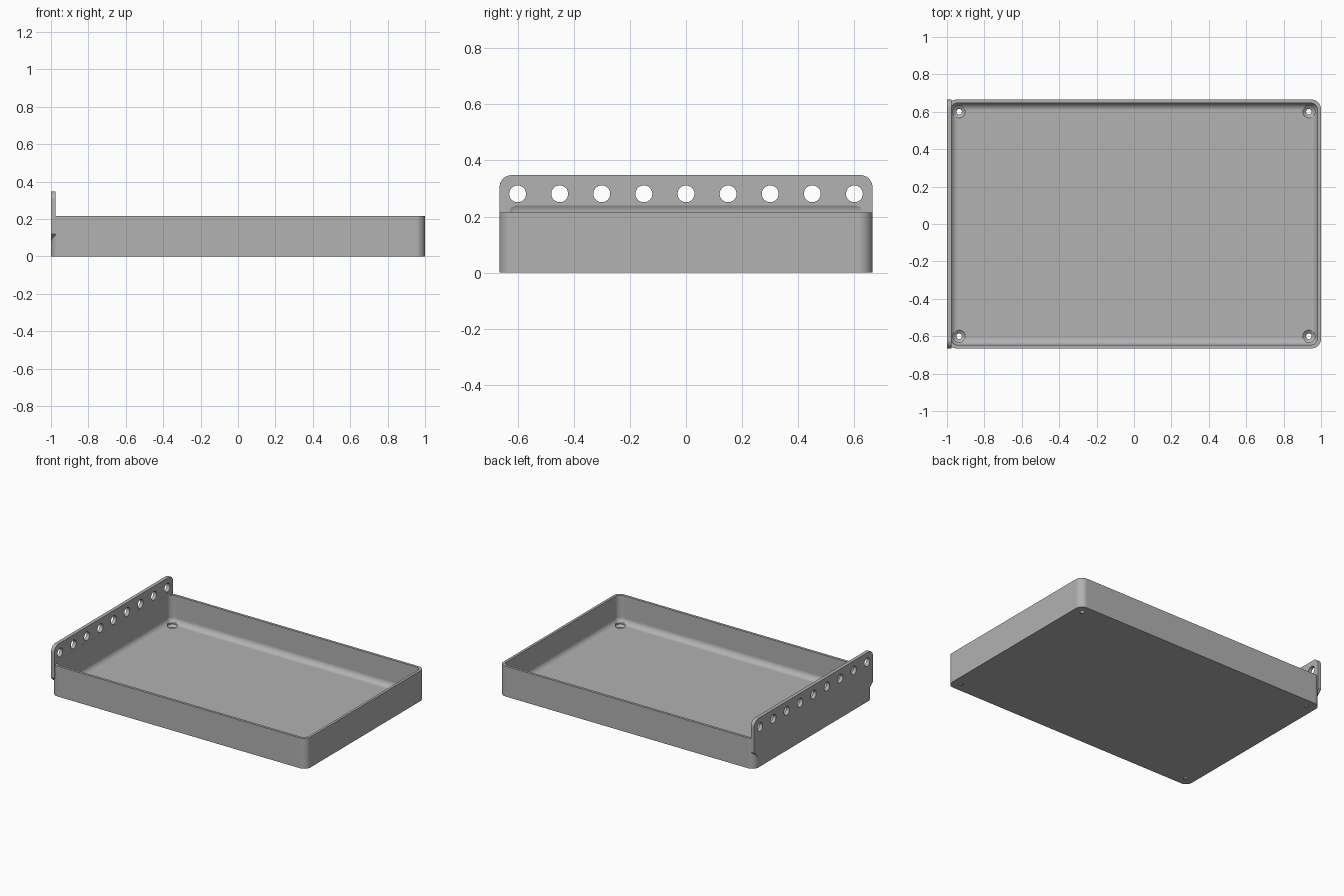
import bpy, bmesh, math
from mathutils import Matrix, Vector

cube = bpy.data.objects.get("Cube")
if cube:
    bpy.data.objects.remove(cube, do_unlink=True)

HX, HY = 1.0, 0.665          # half length and half width
WALL, FLOOR = 0.018, 0.02    # shell thickness
RIM, TOP = 0.215, 0.348      # rim height and plate height
PLATE = 0.025                # plate thickness

grey = bpy.data.materials.new("Light grey")
grey.use_nodes = True
colour = (0.445, 0.445, 0.445, 1)
grey.diffuse_color = colour
grey.node_tree.nodes["Principled BSDF"].inputs["Base Color"].default_value = colour


def make(name, bm):
    bmesh.ops.recalc_face_normals(bm, faces=bm.faces)
    mesh = bpy.data.meshes.new(name)
    bm.to_mesh(mesh)
    bm.free()
    mesh.materials.append(grey)
    obj = bpy.data.objects.new(name, mesh)
    bpy.context.collection.objects.link(obj)
    return obj


def box(lo, hi):
    bm = bmesh.new()
    lo, hi = Vector(lo), Vector(hi)
    bmesh.ops.create_cube(bm, size=1, matrix=Matrix.Translation((lo + hi) / 2)
                          @ Matrix.Diagonal((*(hi - lo), 1)))
    return bm


def bevel(bm, test, radius, segments):
    edges = [e for e in bm.edges if test(*[v.co for v in e.verts])]
    bmesh.ops.bevel(bm, geom=edges, offset=radius, segments=segments,
                    profile=0.5, affect='EDGES')


def cylinder(name, r1, r2, depth, matrix):
    bm = bmesh.new()
    bmesh.ops.create_cone(bm, cap_ends=True, segments=32, radius1=r1,
                          radius2=r2, depth=depth, matrix=matrix)
    return make(name, bm)


def boolean(target, tool, operation):
    mod = target.modifiers.new(operation, 'BOOLEAN')
    mod.operation, mod.solver, mod.object = operation, 'EXACT', tool
    bpy.context.view_layer.objects.active = target
    bpy.ops.object.modifier_apply(modifier=mod.name)
    bpy.data.objects.remove(tool, do_unlink=True)


# Tray block with rounded upright corners
bm = box((-HX, -HY, 0), (HX, HY, RIM))
bevel(bm, lambda a, b: abs(a.z - b.z) > 0.1, 0.05, 10)
tray = make("tray", bm)

# Hanging plate: rounded top corners, sloped lower corners
bm = box((-HX, -HY, 0.07), (-HX + PLATE, HY, TOP))
bevel(bm, lambda a, b: abs(a.x - b.x) > 0.01 and a.z > 0.2, 0.045, 10)
bevel(bm, lambda a, b: abs(a.x - b.x) > 0.01 and a.z < 0.1, 0.05, 1)
boolean(tray, make("hanging_plate", bm), 'UNION')

# Hollow with filleted edges, which also dips into the plate above the rim
bm = box((-HX + WALL, -HY + WALL, FLOOR), (HX - WALL, HY - WALL, 0.257))
bevel(bm, lambda a, b: True, 0.04, 8)
boolean(tray, make("hollow_cutter", bm), 'DIFFERENCE')

# Row of hanging holes
for i in range(9):
    place = Matrix.Translation((-HX, (i - 4) * 0.15, 0.281)) @ Matrix.Rotation(math.pi / 2, 4, 'Y')
    boolean(tray, cylinder("hole_cutter", 0.03, 0.03, 0.2, place), 'DIFFERENCE')

# Countersunk screw holes in the corners of the floor
for sx in (-1, 1):
    for sy in (-1, 1):
        x, y = sx * 0.935, sy * 0.6
        for r1, r2, low, high in ((0.015, 0.015, -0.1, 0.1),
                                  (0.015, 0.033, 0.004, 0.018),
                                  (0.033, 0.033, 0.0179, 0.1)):
            place = Matrix.Translation((x, y, (low + high) / 2))
            boolean(tray, cylinder("screw_cutter", r1, r2, high - low, place), 'DIFFERENCE')

# Smooth fillets with crisp edges
bpy.ops.object.select_all(action='DESELECT')
tray.select_set(True)
bpy.context.view_layer.objects.active = tray
bpy.ops.object.shade_smooth_by_angle(angle=math.radians(30))
weighted = tray.modifiers.new("Weighted Normals", 'WEIGHTED_NORMAL')
weighted.keep_sharp = True
